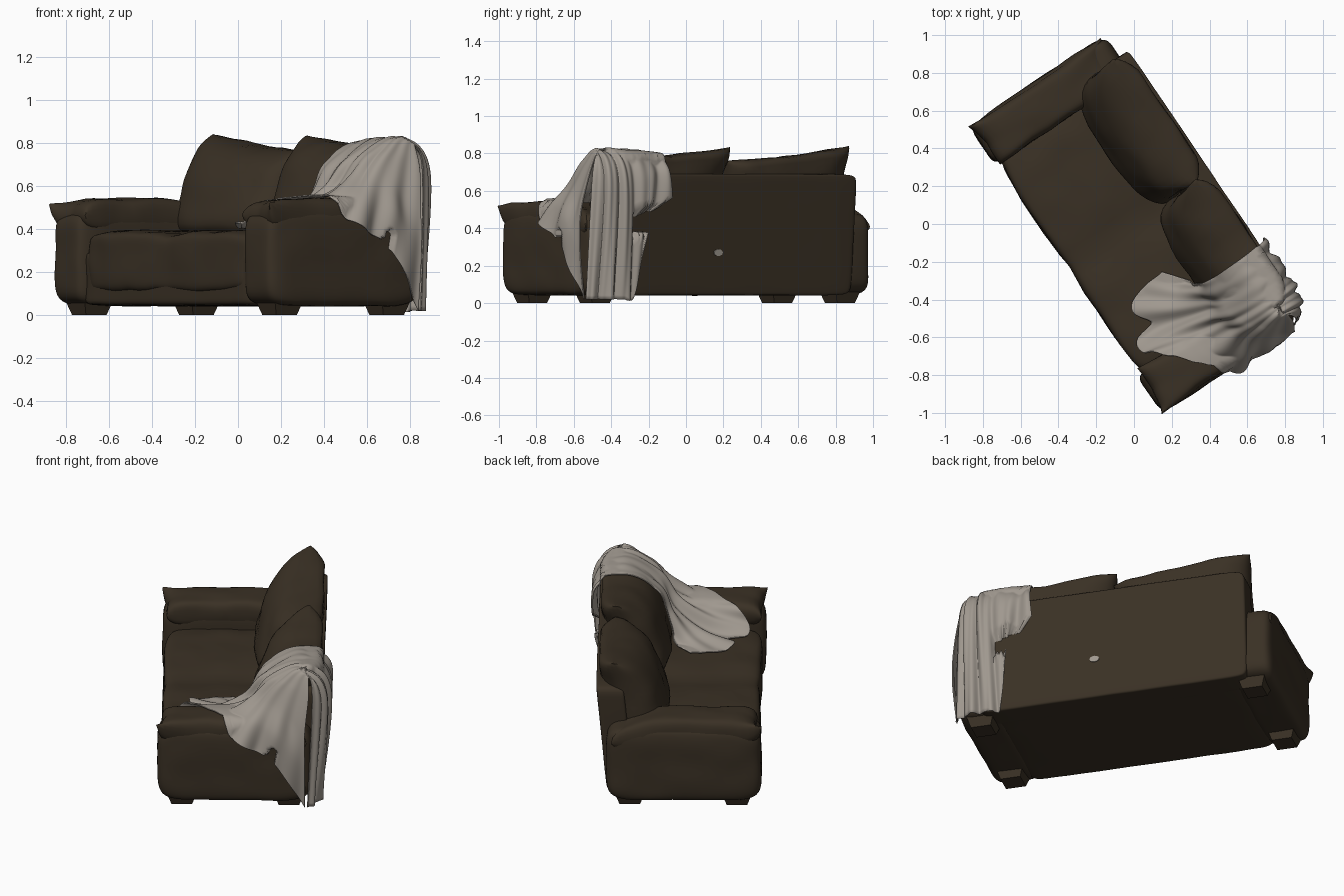
import bpy, bmesh, math
from mathutils import Matrix, Vector, noise

if "Cube" in bpy.data.objects:
    bpy.data.objects.remove(bpy.data.objects["Cube"])

TURN = Matrix.Rotation(math.radians(-56), 4, 'Z')   # sofa stands turned on the spot


def material(name, rgb):
    m = bpy.data.materials.new(name)
    m.diffuse_color = (*rgb, 1)
    m.use_nodes = True
    m.node_tree.nodes["Principled BSDF"].inputs["Base Color"].default_value = m.diffuse_color
    return m


BROWN = material("dark brown fabric", (0.042, 0.030, 0.018))
GREY = material("warm grey cloth", (0.35, 0.315, 0.275))


def finish(name, bm, mat, sharp=50):
    bmesh.ops.remove_doubles(bm, verts=bm.verts, dist=0.0004)
    bmesh.ops.recalc_face_normals(bm, faces=bm.faces)
    bmesh.ops.transform(bm, matrix=TURN, verts=bm.verts)
    me = bpy.data.meshes.new(name)
    bm.to_mesh(me)
    bm.free()
    me.materials.append(mat)
    me.shade_smooth()
    me.set_sharp_from_angle(angle=math.radians(sharp))
    ob = bpy.data.objects.new(name, me)
    bpy.context.collection.objects.link(ob)
    return ob


def shaped(name, fn, cuts=19, wrinkle=0.006, sharp=50):
    """Gridded cube in -1..1 whose points are moved by fn."""
    bm = bmesh.new()
    bmesh.ops.create_cube(bm, size=2)
    bmesh.ops.subdivide_edges(bm, edges=bm.edges, cuts=cuts, use_grid_fill=True)
    for v in bm.verts:
        p = Vector(fn(*[math.sin(c * math.pi / 2) for c in v.co]))
        v.co = p + wrinkle * noise.noise_vector(p * 7)
    return finish(name, bm, BROWN, sharp)


def span(lo, hi, t):
    return lo + (hi - lo) * (t + 1) / 2


def rounded(a, b, c, p):
    m = max(abs(a), abs(b), abs(c))
    k = m / max(1e-6, (abs(a)**p + abs(b)**p + abs(c)**p)**(1 / p))
    return a * k, b * k, c * k


def soft_box(name, x, y, z, p=7, wrinkle=0.006):
    def fn(a, b, c):
        a, b, c = rounded(a, b, c, p)
        return span(*x, a), span(*y, b), span(*z, c)
    return shaped(name, fn, wrinkle=wrinkle)


def puff(a, b, n, m):
    return (max(0, 1 - abs(a)**n) * max(0, 1 - abs(b)**m))**0.42


# base under the seat
soft_box("base", (-0.72, 0.72), (-0.405, 0.42), (0.042, 0.30), 16, 0.004)


# leaning back panel
def back_fn(a, b, c):
    a, b, c = rounded(a, b, c, 22)
    lean = (c + 1) / 2
    return 0.778 * a, span(0.27, 0.432, b) + 0.062 * lean, span(0.042, 0.69, c)


back = shaped("back_panel", back_fn, wrinkle=0.002)


# one wide seat with a soft valley in the middle
def seat_fn(a, b, c):
    a, b, c = rounded(a, b, c, 9)
    x = 0.70 * a
    valley = math.exp(-(x / 0.10)**2)
    top = 0.392 - 0.022 * valley
    return x, span(-0.42 + 0.012 * valley, 0.28, b), span(0.10, top, c)


seat = shaped("seat", seat_fn, cuts=27, wrinkle=0.010)

solids = [seat, back]
for side, label in ((-1, "left"), (1, "right")):
    # arm body
    xs = sorted((0.66 * side, 0.92 * side))
    solids.append(soft_box(label + "_arm", xs, (-0.435, 0.43), (0.042, 0.49), 7))

    # pillow on the arm, its outer front corner turned up
    def arm_fn(a, b, c):
        t = puff(a, b, 8, 8)
        outer = a * side
        ear = max(0, -b)**6 * max(0, outer)**6
        x = side * 0.785 + 0.135 * a * (1 - 0.08 * (1 - b * b))
        y = -0.02 + b * (0.395 + 0.03 * max(0, outer)) * (1 - 0.03 * (1 - a * a))
        return x, y, 0.462 + 0.078 * c * t + 0.055 * ear - 0.05 * max(0, b)**2
    solids.append(shaped(label + "_arm_pillow", arm_fn, wrinkle=0.012))

    # back cushion, thick below and pinched at the top seam
    def cushion_fn(a, b, h):
        t = puff(a, h, 3.5, 5)
        x = side * 0.39 + 0.40 * a * (1 - 0.05 * (1 - h * h))
        if side < 0:
            top = 0.80 - 0.04 * a
        else:
            top = 0.805 + 0.035 * max(0, -a) + 0.01 * a
        z = span(0.36, top, h) - 0.012 * (1 - a * a) * max(0, h)
        y = 0.29 + 0.055 * h + 0.05 * max(0, h)**2 + 0.165 * b * t * (1 - 0.12 * h)
        return x, min(y, 0.475), z
    solids.append(shaped(label + "_back_cushion", cushion_fn, wrinkle=0.01))

    # feet, narrower at the floor
    for fy, place in ((-0.3, "front"), (0.3, "back")):
        bm = bmesh.new()
        bmesh.ops.create_cube(bm, size=1)
        for v in bm.verts:
            w = 0.115 if v.co.z < 0 else 0.155
            v.co = (0.79 * side + v.co.x * w, fy + v.co.y * w, 0.0 if v.co.z < 0 else 0.06)
        finish(f"{label}_{place}_foot", bm, BROWN, 20)

# blanket: each path runs from the front hem, over the cushion, to the back hem
PATHS = [
    [(.29, -.02, .41), (.40, .07, .44), (.45, .11, .56), (.47, .17, .70), (.47, .36, .80), (.46, .51, .72), (.44, .52, .53)],
    [(.34, -.24, .41), (.46, -.06, .44), (.53, .08, .55), (.57, .16, .70), (.57, .36, .82), (.56, .52, .70), (.58, .51, .42)],
    [(.56, -.35, .43), (.59, -.14, .46), (.63, .05, .57), (.67, .16, .72), (.68, .37, .82), (.67, .52, .66), (.65, .47, .02)],
    [(.70, -.22, .54), (.72, -.07, .55), (.73, .09, .61), (.75, .19, .74), (.75, .37, .82), (.74, .52, .66), (.72, .47, .02)],
    [(.94, .02, .42), (.90, .07, .54), (.84, .14, .65), (.82, .24, .76), (.80, .37, .82), (.80, .51, .66), (.80, .47, .02)],
    [(.95, .21, .31), (.945, .24, .46), (.90, .27, .60), (.865, .32, .74), (.84, .39, .81), (.86, .49, .64), (.87, .45, .02)],
    [(.92, .39, .02), (.945, .39, .28), (.94, .39, .48), (.90, .41, .68), (.855, .41, .79), (.895, .43, .66), (.92, .405, .02)],
]


def curve(pts, t):
    """Smooth curve through pts, t in 0..1."""
    f = t * (len(pts) - 1)
    i = min(int(f), len(pts) - 2)
    f -= i
    p = [Vector(pts[max(0, min(len(pts) - 1, i + k))]) for k in (-1, 0, 1, 2)]
    return 0.5 * (2 * p[1] + (p[2] - p[0]) * f + (2 * p[0] - 5 * p[1] + 4 * p[2] - p[3]) * f * f
                  + (3 * p[1] - p[0] - 3 * p[2] + p[3]) * f**3)


NU, NV = 100, 90
bm = bmesh.new()
grid = []
for j in range(NV + 1):
    v = j / NV
    notch = 0.09 * math.exp(-((v - 0.25) / 0.035)**2)      # dip in the front hem
    row = []
    for i in range(NU + 1):
        u = notch + (1 - notch) * i / NU
        row.append(bm.verts.new(curve([curve(p, u) for p in PATHS], v)))
    grid.append(row)
for j in range(NV):
    for i in range(NU):
        bm.faces.new((grid[j][i], grid[j][i + 1], grid[j + 1][i + 1], grid[j + 1][i]))
bm.normal_update()
# folds run along the paths and deepen towards the hems
moves = []
for j in range(NV + 1):
    for i in range(NU + 1):
        u, v = i / NU, j / NV
        deep = (0.003 + 0.013 * abs(2 * u - 1.25)) * min(1, (1 - v) * 8)
        wave = math.sin(27 * v + 5 * u) + 0.6 * math.sin(52 * v - 6 * u + 1)
        wave += 1.2 * noise.noise((u * 3, v * 9, 0))
        moves.append((grid[j][i], grid[j][i].normal * deep * wave))
for vert, d in moves:
    vert.co += d
    vert.co.z = max(vert.co.z, 0.015)
blanket = finish("blanket", bm, GREY, 70)
for target in solids:
    if target.name.startswith("left"):
        continue
    m = blanket.modifiers.new("rest on " + target.name, 'SHRINKWRAP')
    m.target = target
    m.wrap_method = 'NEAREST_SURFACEPOINT'
    m.wrap_mode = 'OUTSIDE'
    m.offset = 0.011
m = blanket.modifiers.new("thickness", 'SOLIDIFY')
m.thickness = 0.006
m.offset = 0

# small pale patch on the back panel
bm = bmesh.new()
bmesh.ops.create_cone(bm, cap_ends=True, segments=12, radius1=0.028, radius2=0.028, depth=0.008,
                      matrix=Matrix.Translation((0.10, 0.456, 0.27)) @ Matrix.Rotation(math.radians(84.5), 4, 'X')
                      @ Matrix.Diagonal((1, 0.65, 1, 1)))
finish("back_patch", bm, GREY, 30)
